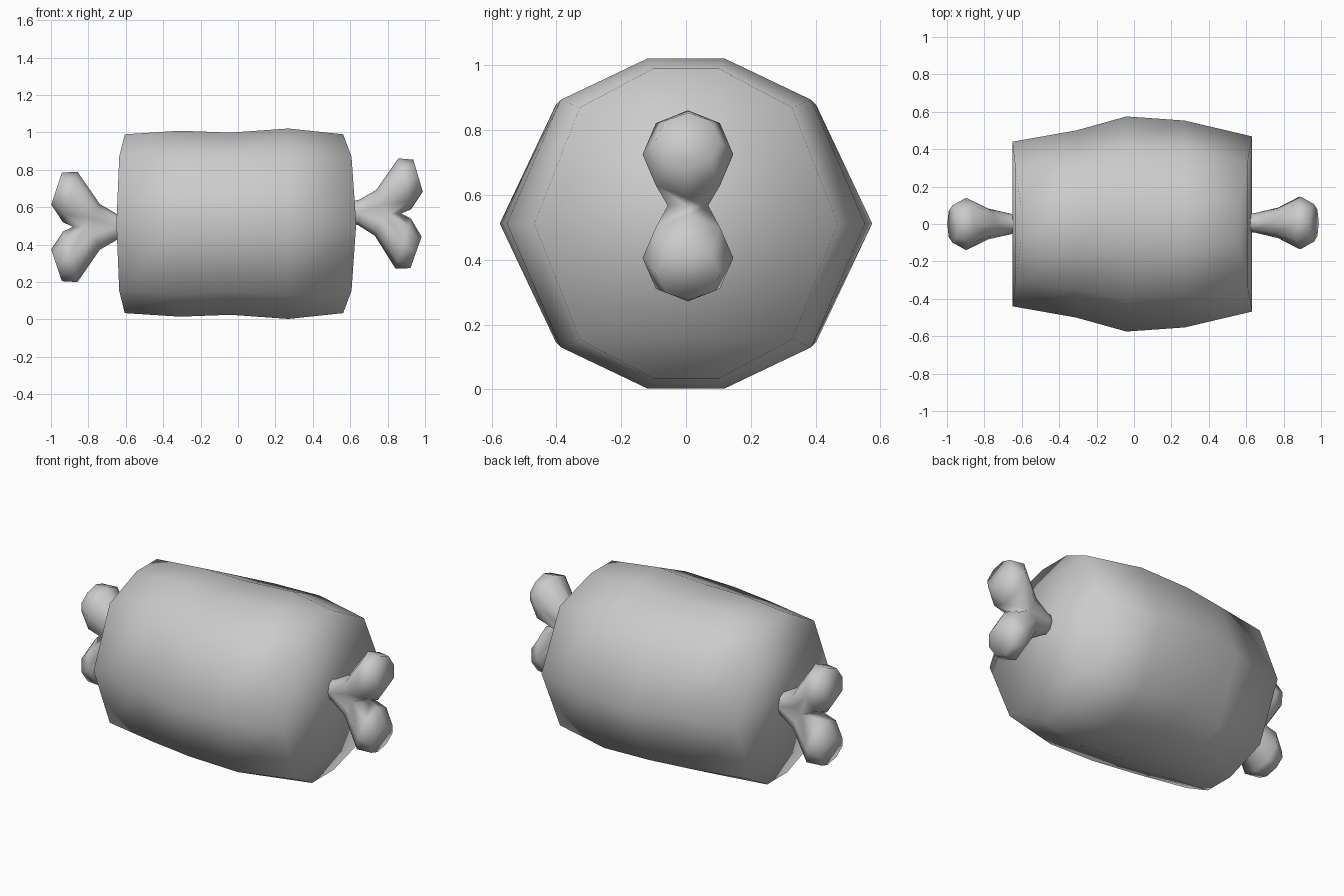
import bpy, bmesh
from math import sin, cos, pi, radians
from mathutils import Vector

if "Cube" in bpy.data.objects:
    bpy.data.objects.remove(bpy.data.objects["Cube"])


def finish(name, bm):
    bmesh.ops.recalc_face_normals(bm, faces=bm.faces)
    me = bpy.data.meshes.new(name)
    bm.to_mesh(me)
    bm.free()
    me.shade_smooth()
    ob = bpy.data.objects.new(name, me)
    bpy.context.collection.objects.link(ob)
    return ob


def bridge(bm, rings):
    for a, b in zip(rings, rings[1:]):
        n = len(a)
        for i in range(n):
            j = (i + 1) % n
            bm.faces.new((a[i], a[j], b[j], b[i]))


# Meat: ten-sided barrel; stations are (x, half width, half height, x inset at shoulder, x inset at top)
half = [(.217, 1), (.70, .75), (1, 0), (.70, -.75), (.217, -1)]
section = half + [(-y, z) for y, z in reversed(half)]
stations = [(-.65, .44, .478, .015, .045), (-.31, .50, .497, 0, 0), (-.04, .575, .487, 0, 0),
            (.27, .553, .509, 0, 0), (.632, .468, .478, -.025, -.070)]
bm = bmesh.new()
rings = []
for x, w, h, shoulder, top in stations:
    ring = []
    for y, z in section:
        inset = 0 if z == 0 else (top if abs(z) == 1 else shoulder)
        ring.append(bm.verts.new((x + inset, y * w, .512 + z * h)))
    rings.append(ring)
bridge(bm, rings)
for ring in (rings[0], rings[-1]):          # bowed end caps
    for i in range(4):
        bm.faces.new((ring[i], ring[i + 1], ring[8 - i], ring[9 - i]))
finish("meat", bm)


# Bone ends: one octagonal prong, cut at the middle plane and mirrored into a fork
# rings are outer point, inner point (x, z) and half width in y
prong = [((.58, .05), (.58, -.05), .045), ((.645, .068), (.645, -.068), .052),
         ((.735, .122), (.81, -.03), .082), ((.85, .295), (.925, .025), .14),
         ((.93, .29), (.985, .12), .10)]


def bone(name, side, y, z, tilt):
    bm = bmesh.new()
    rings = []
    pivot = .64
    for outer, inner, w in prong:
        o, i = Vector(outer), Vector(inner)
        mid, arm = (o + i) / 2, (o - i) / 2
        ring = []
        for k in range(8):
            a = k * pi / 4
            p = mid + arm * cos(a)
            ring.append(bm.verts.new(((p.x - pivot) * side, w * sin(a), p.y)))
        rings.append(ring)
    bridge(bm, rings)
    bm.faces.new(rings[0])
    bm.faces.new(rings[-1])
    ob = finish(name, bm)
    ob.location = (pivot * side, y, z)
    ob.rotation_euler.y = radians(tilt)
    mod = ob.modifiers.new("fork", 'MIRROR')
    mod.use_axis = (False, False, True)
    mod.use_bisect_axis = (False, False, True)
    mod.use_clip = True
    return ob


bone("bone_end_right", 1, .006, .572, 1.5)
ob = bone("bone_end_left", -1, 0, .495, 0)
ob.scale.x = 1.04
